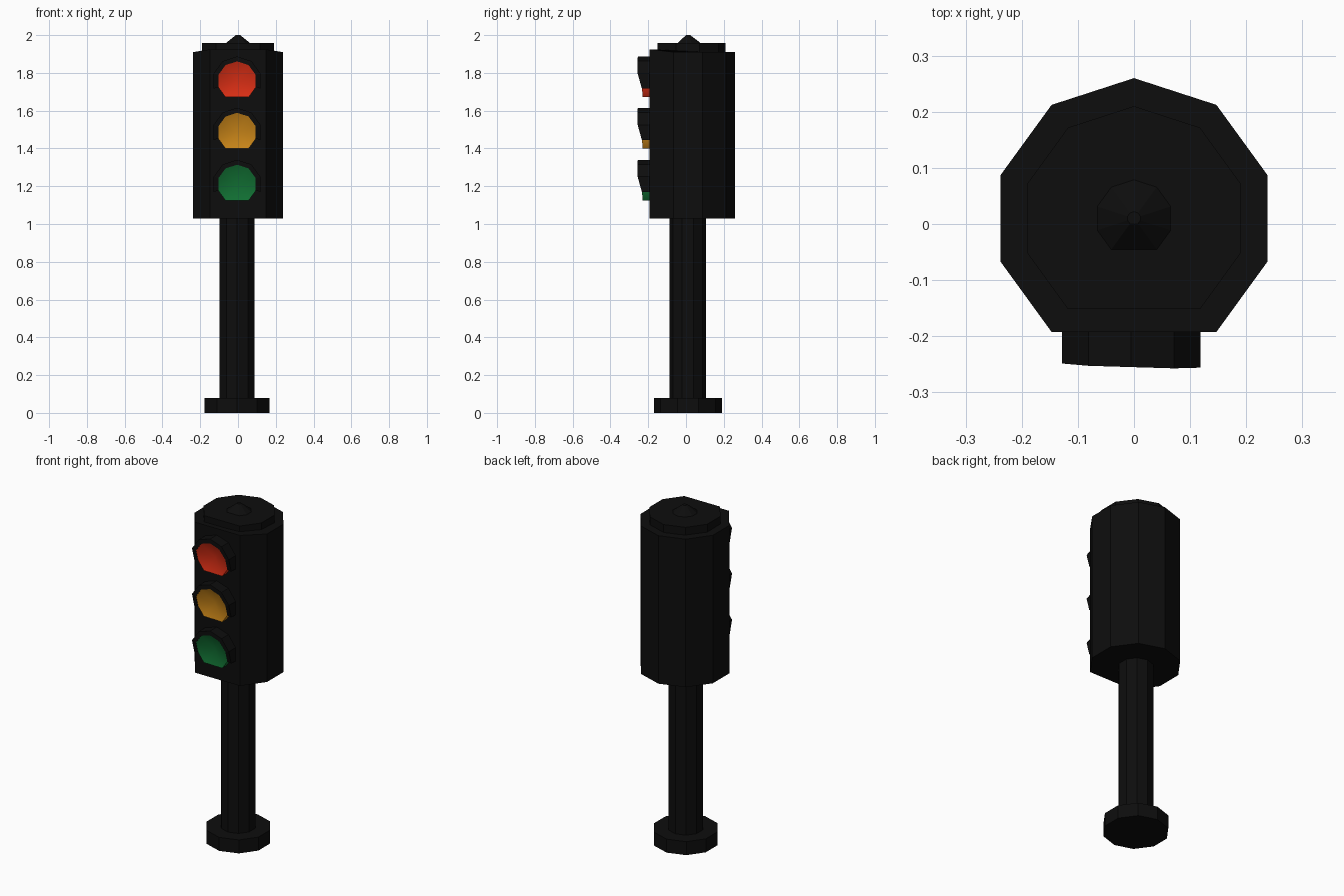
import bpy, bmesh
from math import radians, sin, cos

if "Cube" in bpy.data.objects:
    bpy.data.objects.remove(bpy.data.objects["Cube"], do_unlink=True)


def material(name, colour):
    m = bpy.data.materials.new(name)
    m.use_nodes = True
    m.diffuse_color = (*colour, 1)
    bsdf = m.node_tree.nodes["Principled BSDF"]
    bsdf.inputs["Base Color"].default_value = (*colour, 1)
    bsdf.inputs["Roughness"].default_value = 0.7
    return m


black = material("black", (0.004, 0.004, 0.004))


def finish(name, bm, mat):
    bmesh.ops.recalc_face_normals(bm, faces=bm.faces)
    mesh = bpy.data.meshes.new(name)
    bm.to_mesh(mesh)
    bm.free()
    mesh.materials.append(mat)
    ob = bpy.data.objects.new(name, mesh)
    bpy.context.collection.objects.link(ob)
    return ob


def loft(bm, rings, closed_caps=True):
    """Skin a list of equally long closed vertex rings."""
    n = len(rings[0])
    for a, b in zip(rings, rings[1:]):
        for i in range(n):
            j = (i + 1) % n
            bm.faces.new((a[i], a[j], b[j], b[i]))
    if closed_caps:
        bm.faces.new(rings[0])
        bm.faces.new(rings[-1])


def decagon(r, flat):
    """Ten-sided outline, a corner up; flat drops the lowest corner."""
    angles = [radians(90 + 36 * k) for k in range(10) if not (flat and k == 5)]
    return [(r * cos(a), r * sin(a)) for a in angles]


def column(name, x, z0, z1, r0, r1, flat=False, front_z=None):
    bm = bmesh.new()
    rings = []
    for r, z in ((r0, z0), (r1, z1)):
        rings.append([bm.verts.new((x + px, 0.01 + py, z))
                      for px, py in decagon(r, flat)])
    if front_z:
        for v in rings[1]:
            if v.co.y < -0.15:
                v.co.z = front_z
    return finish(name, bm, black)


def build_column(name, x, z0, z1, r0, r1, flat=False, front_z=None):
    bm = bmesh.new()
    rings = [[bm.verts.new((x + px, 0.01 + py, z)) for px, py in decagon(r, flat)]
             for r, z in ((r0, z0), (r1, z1))]
    if front_z:
        for v in rings[1]:
            if v.co.y < -0.15:
                v.co.z = front_z
    loft(bm, rings)
    return finish(name, bm, black)


del column

# Base, pole, housing and roof
build_column("base", -0.005, 0, 0.08, 0.18, 0.18)
build_column("pole", -0.005, 0.07, 1.04, 0.097, 0.097)
build_column("housing", 0, 1.03, 1.91, 0.25, 0.25, True, 1.925)
build_column("roof_cap", 0, 1.9, 1.957, 0.2, 0.2, True)
build_column("roof_finial", 0, 1.95, 2.0, 0.078, 0.012, True)


def rim_y(x, dz):
    """Slanted front edge shared by visor and lens."""
    t = min(max((dz + 0.04) / 0.09, 0), 1)
    return -0.23 - 0.025 * t - 0.03 * x


def lens(name, z, mat):
    bm = bmesh.new()
    outline = decagon(0.105, True)
    back = [bm.verts.new((x - 0.005, -0.18, z + d)) for x, d in outline]
    rim = [bm.verts.new((x - 0.005, rim_y(x, d) + 0.002, z + d)) for x, d in outline]
    loft(bm, [back, rim], False)
    bm.faces.new(back)
    # Hollow dish
    centre = bm.verts.new((-0.005, -0.205, z))
    for i, v in enumerate(rim):
        bm.faces.new((v, rim[(i + 1) % len(rim)], centre))
    ob = finish(name, bm, mat)
    bpy.ops.object.select_all(action="DESELECT")
    ob.select_set(True)
    bpy.context.view_layer.objects.active = ob
    bpy.ops.object.shade_smooth_by_angle(angle=radians(50))


def visor(name, z):
    bm = bmesh.new()
    sections = []
    for k in range(7):
        a = radians(-18 + 36 * k)
        pts = []
        for r, front in ((0.104, False), (0.13, False), (0.13, True), (0.104, True)):
            x, d = r * cos(a), r * sin(a)
            y = rim_y(x, d) if front else -0.18
            pts.append(bm.verts.new((x - 0.005, y, z + d)))
        sections.append(pts)
    loft(bm, sections)
    finish(name, bm, black)


# Three lamps with hoods
for label, z, colour in (("red", 1.757, (0.75, 0.03, 0.008)),
                         ("amber", 1.485, (0.62, 0.25, 0.01)),
                         ("green", 1.21, (0.006, 0.17, 0.035))):
    lens(label + "_lens", z, material(label, colour))
    visor(label + "_visor", z)
